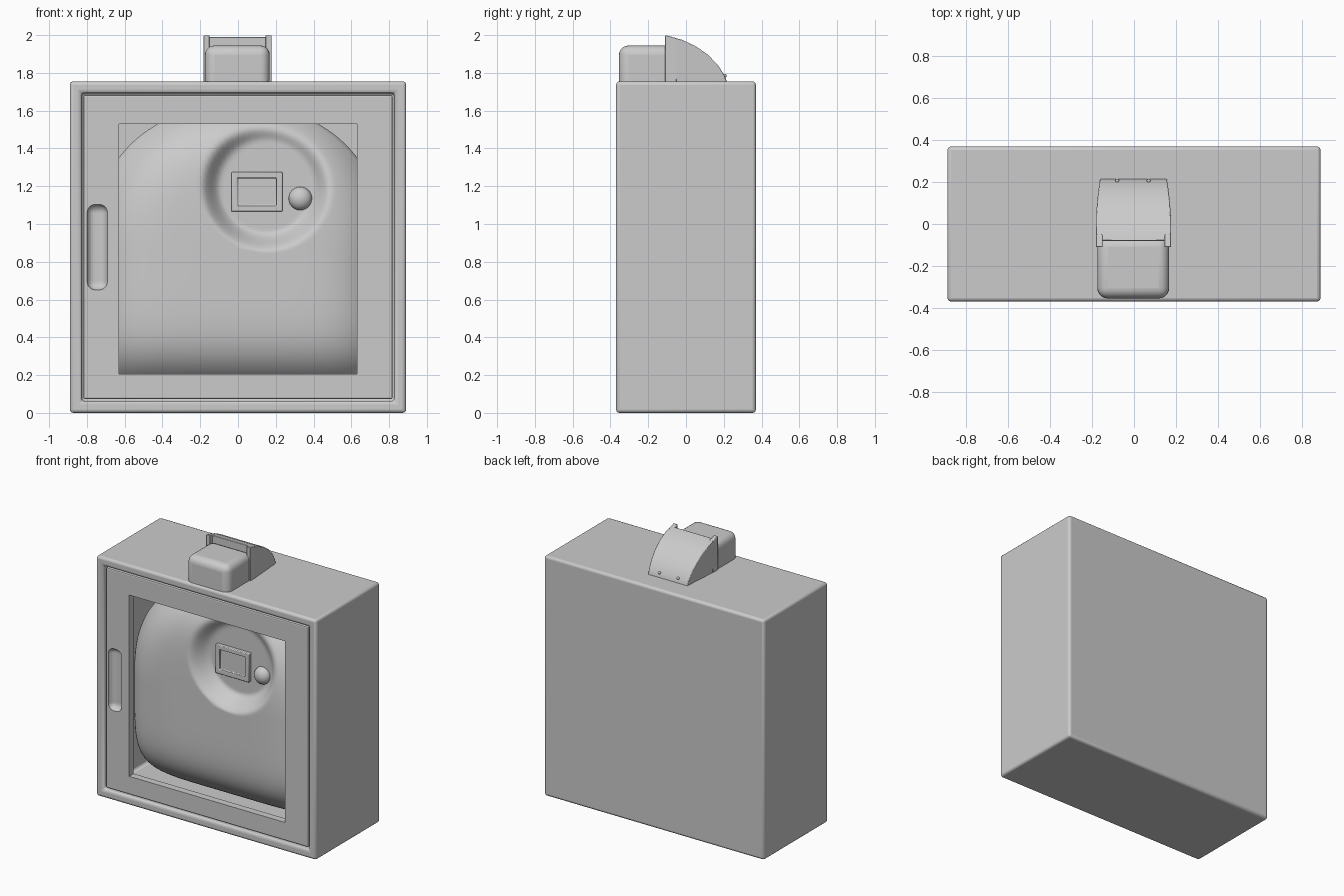
import bpy, bmesh, math
from mathutils import Vector

old = bpy.data.objects.get("Cube")
if old:
    bpy.data.objects.remove(old)

grey = bpy.data.materials.new("plain grey")
grey.use_nodes = True
grey.diffuse_color = (0.6, 0.6, 0.6, 1)
grey.node_tree.nodes["Principled BSDF"].inputs["Base Color"].default_value = (0.6, 0.6, 0.6, 1)


def finish(name, bm, bevel=0, segments=3, smooth=True):
    bmesh.ops.recalc_face_normals(bm, faces=bm.faces)
    mesh = bpy.data.meshes.new(name)
    bm.to_mesh(mesh)
    bm.free()
    obj = bpy.data.objects.new(name, mesh)
    bpy.context.collection.objects.link(obj)
    mesh.materials.append(grey)
    if bevel:
        mod = obj.modifiers.new("soft edges", "BEVEL")
        mod.width, mod.segments = bevel, segments
    if smooth:
        bpy.ops.object.select_all(action="DESELECT")
        obj.select_set(True)
        bpy.context.view_layer.objects.active = obj
        bpy.ops.object.shade_smooth_by_angle(angle=math.radians(40))
    return obj


def box_mesh(lo, hi):
    lo, hi = Vector(lo), Vector(hi)
    bm = bmesh.new()
    bmesh.ops.create_cube(bm, size=1)
    for v in bm.verts:
        v.co = Vector([(lo[i] + hi[i]) / 2 + v.co[i] * (hi[i] - lo[i]) for i in range(3)])
    return bm


def recess_front(bm, border, depth):
    """Sink the front face straight back, leaving a flat border."""
    front = min(bm.faces, key=lambda f: f.calc_center_median().y)
    bmesh.ops.inset_region(bm, faces=[front], thickness=border, use_even_offset=True)
    deep = bmesh.ops.extrude_face_region(bm, geom=[front])
    moved = [v for v in deep["geom"] if isinstance(v, bmesh.types.BMVert)]
    bmesh.ops.translate(bm, vec=(0, depth, 0), verts=moved)
    bmesh.ops.delete(bm, geom=[f for f in [front] if f.is_valid], context="FACES")


def cut(obj, name, lo, hi, bevel=0, segments=1):
    cutter = finish(name, box_mesh(lo, hi), bevel, segments, smooth=False)
    cutter.hide_render = True
    cutter.hide_set(True)
    mod = obj.modifiers.new("cut", "BOOLEAN")
    mod.operation, mod.solver, mod.object = "DIFFERENCE", "EXACT", cutter


def extrude_profile(points, x0, x1, taper=1.0):
    """Extrude a (y, z) outline along x, narrowing towards its rear."""
    bm = bmesh.new()
    mid, half = (x0 + x1) / 2, (x1 - x0) / 2
    y0, y1 = min(p[0] for p in points), max(p[0] for p in points)
    sides = []
    for s in (-1, 1):
        ring = []
        for y, z in points:
            w = 1 + (taper - 1) * ((y - y0) / (y1 - y0)) ** 3
            ring.append(bm.verts.new((mid + s * half * w, y, z)))
        bm.faces.new(ring)
        sides.append(ring)
    n = len(points)
    for i in range(n):
        j = (i + 1) % n
        bm.faces.new((sides[0][i], sides[0][j], sides[1][j], sides[1][i]))
    return bm


def smoothstep(a, b, t):
    t = min(max((t - a) / (b - a), 0), 1)
    return t * t * (3 - 2 * t)


# Cabinet shell, open at the front
bm = box_mesh((-0.89, -0.37, 0), (0.89, 0.37, 1.755))
recess_front(bm, 0.062, 0.71)
finish("cabinet_shell", bm, 0.018)

# Door frame with window opening and handle recess
door = finish("door_frame", box_mesh((-0.817, -0.357, 0.073), (0.817, -0.305, 1.682)), 0.008, 2, smooth=False)
cut(door, "window_cutter", (-0.63, -0.5, 0.205), (0.63, -0.2, 1.53))
cut(door, "handle_cutter", (-0.80, -0.42, 0.65), (-0.69, -0.32, 1.105), 0.045, 6)

# Device case: domed front, squarer at the bottom, with a round sunken panel
PANEL_X, PANEL_Z, PANEL_Y = 0.15, 1.2, -0.185


def outline(a):
    n, height = (2.2, 0.77) if math.sin(a) > 0 else (6, 0.72)
    c, s = math.cos(a), math.sin(a)
    k = (abs(c) ** n + abs(s) ** n) ** (-1 / n)
    return 0.78 * c * k, height * s * k


def case_point(a, r):
    x, z = outline(a)
    x, z = x * r, 0.86 + z * r
    y = -0.30 + 0.22 * r ** 6
    d = math.hypot(x - PANEL_X, z - PANEL_Z)
    keep = smoothstep(0.24, 0.35, d)
    return x, y * keep + PANEL_Y * (1 - keep), z


bm = bmesh.new()
count, rings = 128, 56
center = bm.verts.new(case_point(0, 0))
layers = [[bm.verts.new(case_point(2 * math.pi * i / count, r / rings)) for i in range(count)]
          for r in range(1, rings + 1)]
layers.append([bm.verts.new((v.co.x, 0.34, v.co.z)) for v in layers[-1]])
for i in range(count):
    j = (i + 1) % count
    bm.faces.new((center, layers[0][i], layers[0][j]))
    for a, b in zip(layers, layers[1:]):
        bm.faces.new((a[i], b[i], b[j], a[j]))
bm.faces.new(layers[-1])
finish("device_case", bm)

# Screen: raised surround with a sunken display
bm = box_mesh((-0.035, -0.212, 1.065), (0.235, -0.15, 1.275))
recess_front(bm, 0.032, 0.018)
finish("device_screen", bm, 0.005, 2)

# Round button beside the screen
bm = bmesh.new()
bmesh.ops.create_uvsphere(bm, u_segments=24, v_segments=12, radius=0.062)
for v in bm.verts:
    v.co = (v.co.x + 0.33, v.co.y * 0.8 - 0.185, v.co.z + 1.135)
finish("device_button", bm)

# Alarm housing on the roof, open underneath so only its upper edges are rounded
bm = box_mesh((-0.175, -0.355, 1.745), (0.168, -0.06, 1.945))
base = min(bm.faces, key=lambda f: f.calc_center_median().z)
bmesh.ops.delete(bm, geom=[base], context="FACES_ONLY")
finish("alarm_housing", bm, 0.05, 5)

# Curved hood behind the housing
hood = [(-0.08, 1.99), (-0.02, 1.975), (0.05, 1.942), (0.115, 1.897), (0.17, 1.84),
        (0.205, 1.785), (0.217, 1.75), (0.217, 1.735), (-0.08, 1.735)]
finish("alarm_hood", extrude_profile(hood, -0.182, 0.177, 0.88), 0.004, 2)

# Fins at the hood's front corners
fin = [(-0.11, 2.0), (-0.05, 1.984), (-0.05, 1.735), (-0.11, 1.735)]
for name, x0, x1 in (("hood_fin_right", -0.182, -0.15), ("hood_fin_left", 0.145, 0.177)):
    finish(name, extrude_profile(fin, x0, x1), 0.004, 2)

# Small rivets along the hood's rear edge
for i, x in enumerate((-0.08, 0.07)):
    bm = bmesh.new()
    bmesh.ops.create_uvsphere(bm, u_segments=10, v_segments=6, radius=0.01)
    bmesh.ops.translate(bm, vec=(x, 0.205, 1.785), verts=bm.verts)
    finish(f"hood_rivet_{i + 1}", bm)
